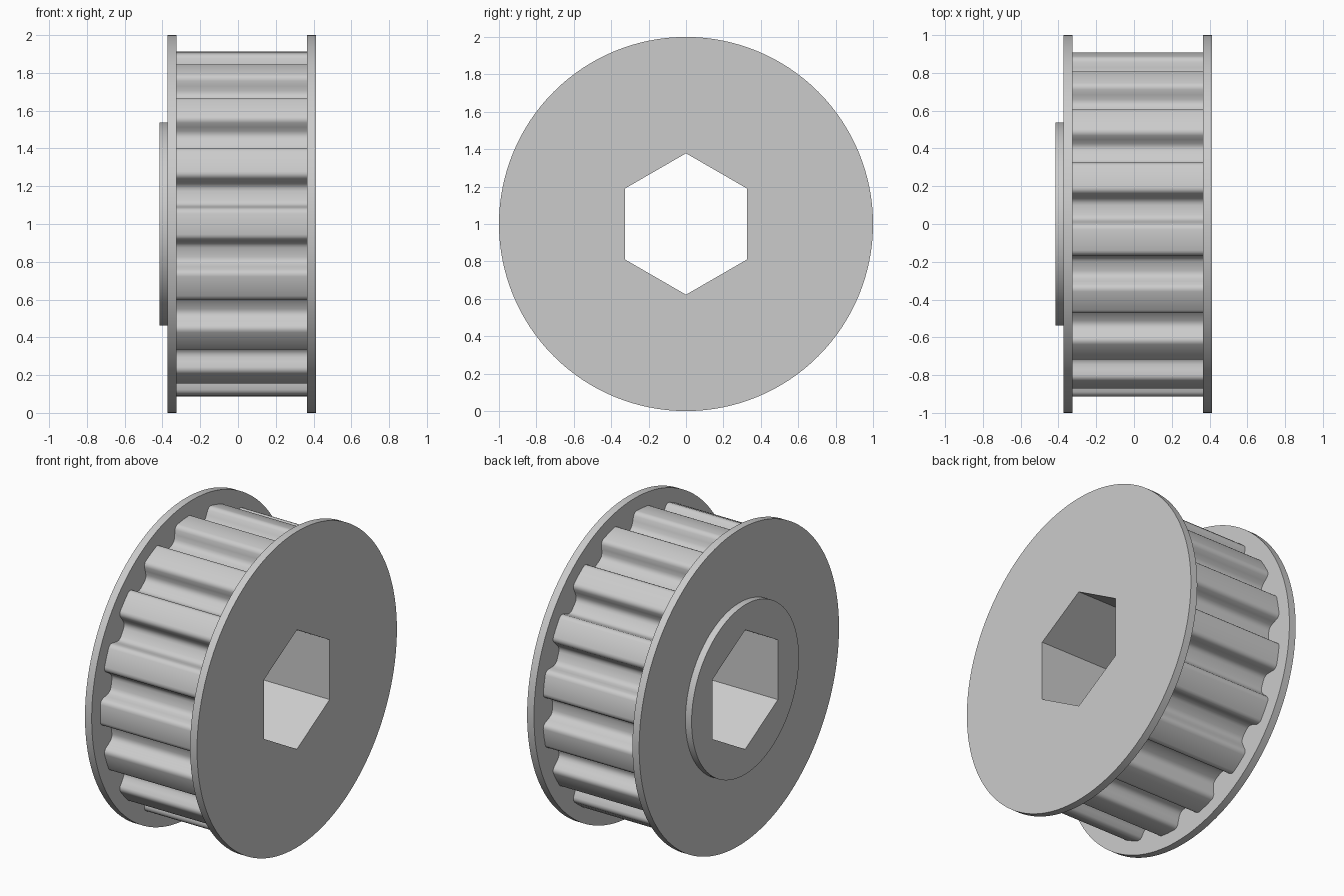
import bpy, bmesh, math

if "Cube" in bpy.data.objects:
    bpy.data.objects.remove(bpy.data.objects["Cube"])

TEETH = 17
CENTRE_Z = 1.0
X_HUB, X_A, X_B, X_C, X_D = -0.415, -0.372, -0.325, 0.365, 0.413

steel = bpy.data.materials.new("light grey metal")
steel.diffuse_color = (0.6, 0.6, 0.6, 1)
steel.use_nodes = True
steel.node_tree.nodes["Principled BSDF"].inputs["Base Color"].default_value = steel.diffuse_color


# Profiles are lists of (y, z) around the axle
def circle(radius, n, start=0.0):
    return [(radius * math.cos(start + 2 * math.pi * i / n),
             radius * math.sin(start + 2 * math.pi * i / n)) for i in range(n)]


def toothed_ring():
    # Half a tooth: sideways offset and radius, from crest to groove floor
    half = [(0.055, 0.9125), (0.068, 0.909), (0.078, 0.901), (0.085, 0.889),
            (0.09, 0.86), (0.096, 0.835), (0.103, 0.821), (0.113, 0.812), (0.126, 0.806)]
    tooth = [(-t, r) for t, r in reversed(half)] + [(0, 0.914)] + half
    ring = []
    for k in range(TEETH):
        a = math.pi + 2 * math.pi * k / TEETH      # one tooth points to the front
        c, s = math.cos(a), math.sin(a)
        ring += [(r * c - t * s, r * s + t * c) for t, r in tooth]
    return ring


def loop(bm, profile, x):
    verts = [bm.verts.new((x, y, z + CENTRE_Z)) for y, z in profile]
    for i in range(len(verts)):
        bm.edges.new((verts[i - 1], verts[i]))
    return verts


def wall(bm, a, b, inward=False):
    for i in range(len(a)):
        quad = [a[i - 1], a[i], b[i], b[i - 1]]
        bm.faces.new(quad[::-1] if inward else quad)


def cap(bm, outer, inner, direction):
    # Flat ring between two loops
    edges = [bm.edges.get((l[i - 1], l[i])) for l in (outer, inner) for i in range(len(l))]
    made = bmesh.ops.triangle_fill(bm, edges=edges, use_beauty=True)["geom"]
    for f in made:
        if isinstance(f, bmesh.types.BMFace):
            f.normal_update()
            if f.normal.x * direction < 0:
                f.normal_flip()


def finish(bm, name):
    mesh = bpy.data.meshes.new(name)
    bm.to_mesh(mesh)
    bm.free()
    mesh.materials.append(steel)
    ob = bpy.data.objects.new(name, mesh)
    bpy.context.collection.objects.link(ob)
    bpy.ops.object.select_all(action='DESELECT')
    ob.select_set(True)
    bpy.context.view_layer.objects.active = ob
    bpy.ops.object.shade_smooth_by_angle(angle=math.radians(38))


rim = circle(1.0, 128)
hub_rim = circle(0.537, 96)
hexagon = circle(0.378, 6, math.pi / 2)
teeth = toothed_ring()

# Toothed belt surface
bm = bmesh.new()
wall(bm, loop(bm, teeth, X_B), loop(bm, teeth, X_C))
finish(bm, "toothed_drum")

# Flange on the hub side
bm = bmesh.new()
left, right = loop(bm, rim, X_A), loop(bm, rim, X_B)
wall(bm, left, right)
cap(bm, left, loop(bm, hub_rim, X_A), -1)
cap(bm, right, loop(bm, teeth, X_B), 1)
finish(bm, "hub_side_flange")

# Plain flange on the other side
bm = bmesh.new()
left, right = loop(bm, rim, X_C), loop(bm, rim, X_D)
wall(bm, left, right)
cap(bm, left, loop(bm, teeth, X_C), -1)
cap(bm, right, loop(bm, hexagon, X_D), 1)
finish(bm, "plain_flange")

# Raised hub
bm = bmesh.new()
left = loop(bm, hub_rim, X_HUB)
wall(bm, left, loop(bm, hub_rim, X_A))
cap(bm, left, loop(bm, hexagon, X_HUB), -1)
finish(bm, "hub")

# Hexagonal bore
bm = bmesh.new()
wall(bm, loop(bm, hexagon, X_HUB), loop(bm, hexagon, X_D), inward=True)
finish(bm, "hex_bore")
